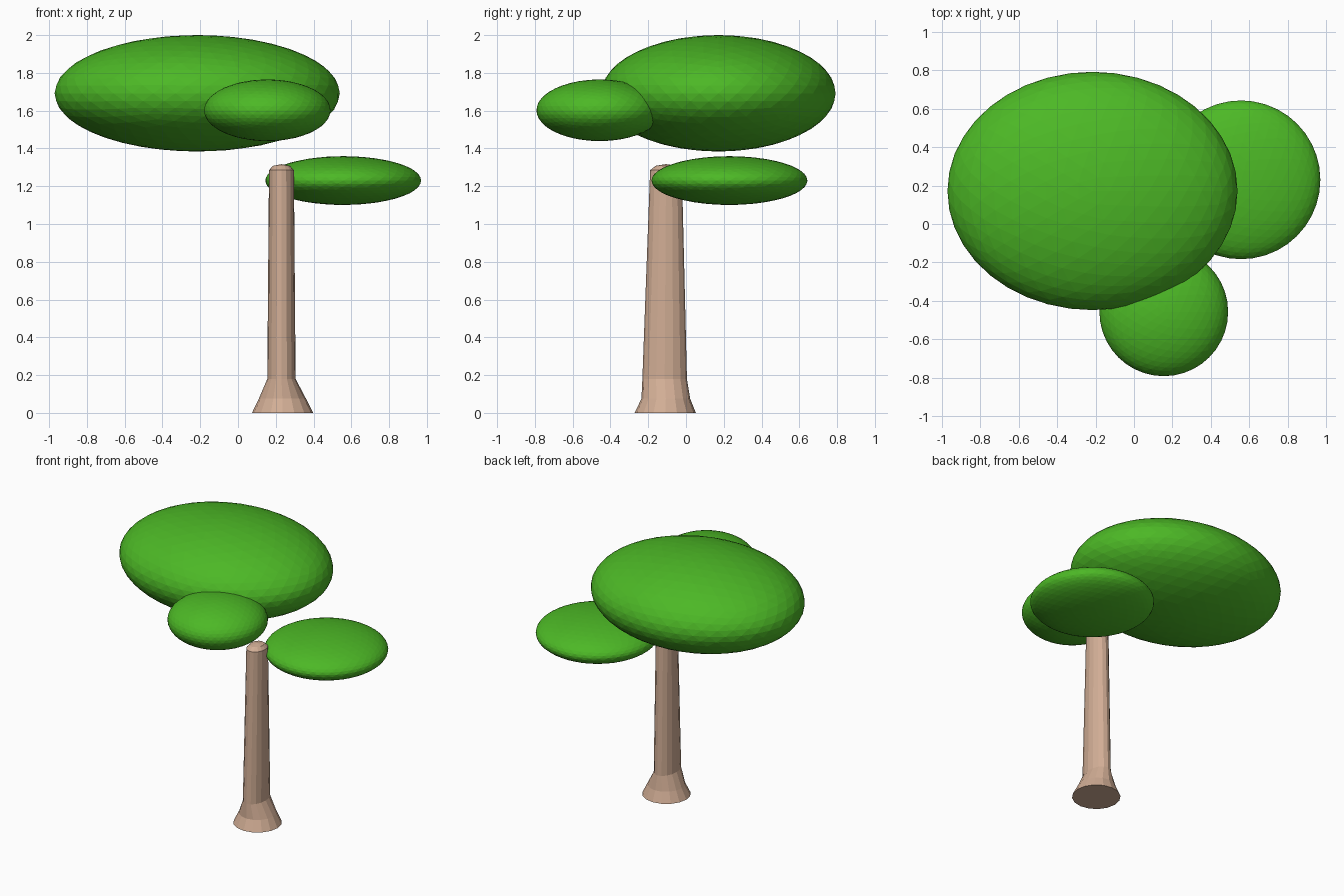
import bpy
import bmesh
from math import cos, sin, tau

cube = bpy.data.objects.get("Cube")
if cube:
    bpy.data.objects.remove(cube, do_unlink=True)


def make_material(name, color):
    mat = bpy.data.materials.new(name)
    mat.use_nodes = True
    mat.diffuse_color = color
    mat.node_tree.nodes["Principled BSDF"].inputs["Base Color"].default_value = color
    return mat


def finish(bm, name, mat):
    bmesh.ops.recalc_face_normals(bm, faces=bm.faces)
    mesh = bpy.data.meshes.new(name)
    bm.to_mesh(mesh)
    bm.free()
    mesh.materials.append(mat)
    obj = bpy.data.objects.new(name, mesh)
    bpy.context.collection.objects.link(obj)
    return obj


leaf_green = make_material("leaf green", (0.073, 0.48, 0.019, 1))
bark_tan = make_material("bark tan", (0.64, 0.42, 0.30, 1))


# Faceted, flattened leaf clumps
def leaf_clump(name, center, radii):
    bm = bmesh.new()
    bmesh.ops.create_icosphere(bm, subdivisions=4, radius=1)
    bmesh.ops.scale(bm, vec=radii, verts=bm.verts)
    obj = finish(bm, name, leaf_green)
    obj.location = center


leaf_clump("main_canopy", (-0.216, 0.172, 1.692), (0.755, 0.62, 0.308))
leaf_clump("front_clump", (0.155, -0.457, 1.602), (0.335, 0.335, 0.163))
leaf_clump("side_clump", (0.557, 0.23, 1.23), (0.413, 0.413, 0.129))

# Trunk: oval rings with a flared foot and a slightly domed top
SIDES = 16
rings = [  # height, x centre, y centre, x radius, y radius
    (0, 0.236, -0.11, 0.162, 0.162),
    (0.075, 0.235, -0.107, 0.125, 0.129),
    (0.18, 0.23, -0.113, 0.075, 0.118),
    (1.285, 0.23, -0.106, 0.066, 0.084),
    (1.308, 0.23, -0.106, 0.045, 0.055),
]
bm = bmesh.new()
loops = []
for z, cx, cy, rx, ry in rings:
    loops.append([bm.verts.new((cx + rx * cos(tau * i / SIDES),
                                cy + ry * sin(tau * i / SIDES), z))
                  for i in range(SIDES)])
for low, high in zip(loops, loops[1:]):
    for i in range(SIDES):
        j = (i + 1) % SIDES
        bm.faces.new((low[i], low[j], high[j], high[i]))
bm.faces.new(loops[0][::-1])
tip = bm.verts.new((0.23, -0.106, 1.317))
for i in range(SIDES):
    bm.faces.new((loops[-1][i], loops[-1][(i + 1) % SIDES], tip))
finish(bm, "trunk", bark_tan)
